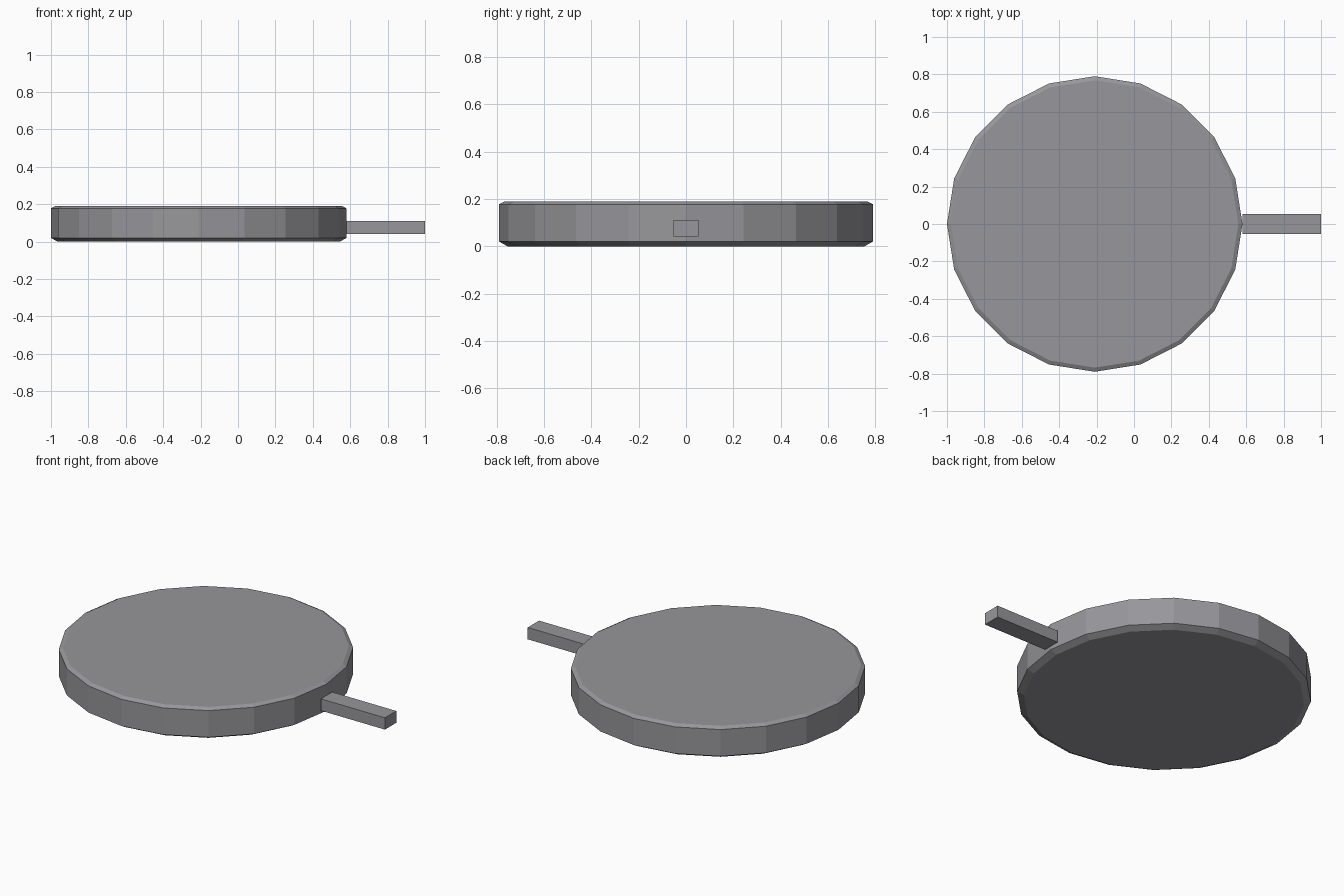
import bpy, bmesh, math

if "Cube" in bpy.data.objects:
    bpy.data.objects.remove(bpy.data.objects["Cube"])

grey = bpy.data.materials.new("warm_grey")
grey.diffuse_color = (0.31, 0.305, 0.325, 1)
grey.use_nodes = True
grey.node_tree.nodes["Principled BSDF"].inputs["Base Color"].default_value = grey.diffuse_color


def make_object(name, bm):
    bmesh.ops.recalc_face_normals(bm, faces=bm.faces)
    mesh = bpy.data.meshes.new(name)
    bm.to_mesh(mesh)
    bm.free()
    mesh.materials.append(grey)
    obj = bpy.data.objects.new(name, mesh)
    bpy.context.collection.objects.link(obj)
    return obj


# Round body: 20-sided disc with chamfered top and bottom rims
SIDES, CENTRE_X = 20, -0.21
profile = [(0.754, 0.0), (0.79, 0.02), (0.79, 0.178), (0.768, 0.19)]  # radius, z
bm = bmesh.new()
rings = []
for r, z in profile:
    angles = [2 * math.pi * i / SIDES for i in range(SIDES)]
    rings.append([bm.verts.new((CENTRE_X + r * math.cos(a), r * math.sin(a), z)) for a in angles])
for low, high in zip(rings, rings[1:]):
    for i in range(SIDES):
        j = (i + 1) % SIDES
        bm.faces.new((low[i], low[j], high[j], high[i]))
bm.faces.new(rings[0])
bm.faces.new(rings[-1])
make_object("round_body", bm)

# Straight handle sticking out to the right
bm = bmesh.new()
bmesh.ops.create_cube(bm, size=1)
bmesh.ops.scale(bm, vec=(0.42, 0.106, 0.07), verts=bm.verts)
bmesh.ops.translate(bm, vec=(0.79, 0, 0.076), verts=bm.verts)
make_object("handle", bm)
